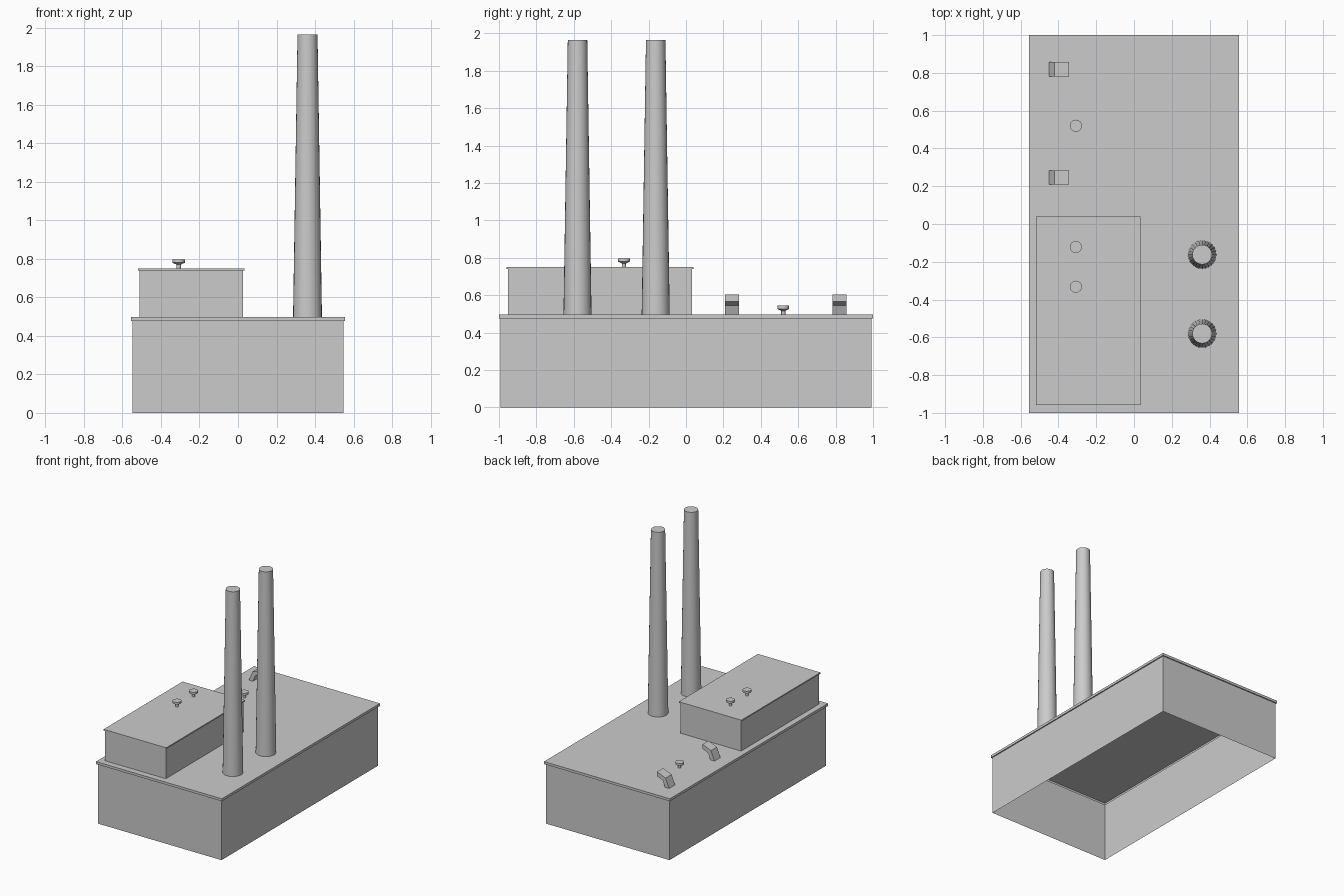
import bpy, bmesh, math

if "Cube" in bpy.data.objects:
    bpy.data.objects.remove(bpy.data.objects["Cube"])

grey = bpy.data.materials.new("concrete_grey")
grey.diffuse_color = (0.6, 0.6, 0.6, 1)
grey.use_nodes = True
grey.node_tree.nodes["Principled BSDF"].inputs["Base Color"].default_value = grey.diffuse_color

ROOF = 0.497


def finish(name, bm, smooth=False):
    bmesh.ops.recalc_face_normals(bm, faces=bm.faces)
    if smooth:
        for f in bm.faces:
            f.smooth = True
        for e in bm.edges:
            e.smooth = len(e.link_faces) == 2 and e.calc_face_angle(0) < math.radians(30)
    me = bpy.data.meshes.new(name)
    bm.to_mesh(me)
    bm.free()
    me.materials.append(grey)
    ob = bpy.data.objects.new(name, me)
    bpy.context.collection.objects.link(ob)
    return ob


def stack(name, rings, smooth=False):
    """Join rings of points upward; closed on top, open underneath."""
    bm = bmesh.new()
    loops = [[bm.verts.new(p) for p in ring] for ring in rings]
    n = len(loops[0])
    for a, b in zip(loops, loops[1:]):
        for i in range(n):
            j = (i + 1) % n
            bm.faces.new((a[i], a[j], b[j], b[i]))
    top = bm.faces.new(loops[-1])
    top.normal_update()
    ob = finish(name, bm, smooth)
    # open shells: make sure the roof faces up
    if ob.data.polygons[-1].normal.z < 0:
        ob.data.flip_normals()
    return ob


def lipped_block(name, cx, cy, hx, hy, z0, z1, lip, lip_h):
    """Box walls with a slightly overhanging roof slab."""
    def rect(o, z):
        return [(cx + sx * (hx - o), cy + sy * (hy - o), z)
                for sx, sy in ((-1, -1), (1, -1), (1, 1), (-1, 1))]
    stack(name, [rect(lip, z0), rect(lip, z1 - lip_h), rect(0, z1 - lip_h), rect(0, z1)])


def lathe(name, x, y, z, profile, n):
    rings = [[(x + r * math.cos(2 * math.pi * i / n), y + r * math.sin(2 * math.pi * i / n), z + h)
              for i in range(n)] for r, h in profile]
    stack(name, rings, smooth=True)


def elbow(name, x, y, z, r_out, r_in, width, segs=2):
    """Square duct rising from the roof and bending towards +x."""
    def arc(r):
        return [(x - r * math.cos(math.pi / 2 * i / segs), z + r * math.sin(math.pi / 2 * i / segs))
                for i in range(segs + 1)]
    bm = bmesh.new()
    rows = []
    for (ox, oz), (ix, iz) in zip(arc(r_out), arc(r_in)):
        rows.append([bm.verts.new(p) for p in ((ox, y - width / 2, oz), (ox, y + width / 2, oz),
                                               (ix, y + width / 2, iz), (ix, y - width / 2, iz))])
    for a, b in zip(rows, rows[1:]):
        for i in range(4):
            j = (i + 1) % 4
            bm.faces.new((a[i], a[j], b[j], b[i]))
    bm.faces.new(rows[0])
    bm.faces.new(rows[-1])
    finish(name, bm)


# main hall and the smaller block on its roof
lipped_block("main_hall", 0, 0, 0.557, 1.0, 0, ROOF, 0.009, 0.02)
lipped_block("roof_block", -0.242, -0.459, 0.277, 0.5, ROOF, 0.75, 0.008, 0.01)

# two tapered chimneys
for i, y in enumerate((-0.58, -0.162)):
    lathe(f"chimney_{i + 1}", 0.361, y, ROOF, [(0.075, 0), (0.052, 1.468)], 24)

# mushroom vents
VENT = [(0.011, 0), (0.011, 0.02), (0.032, 0.03), (0.032, 0.047)]
for i, (y, z) in enumerate(((0.52, ROOF), (-0.122, 0.75), (-0.332, 0.75))):
    lathe(f"vent_{i + 1}", -0.308, y, z, VENT, 16)

# bent air ducts
for i, y in enumerate((0.246, 0.82)):
    elbow(f"air_duct_{i + 1}", -0.345, y, ROOF, 0.106, 0.07, 0.076)
